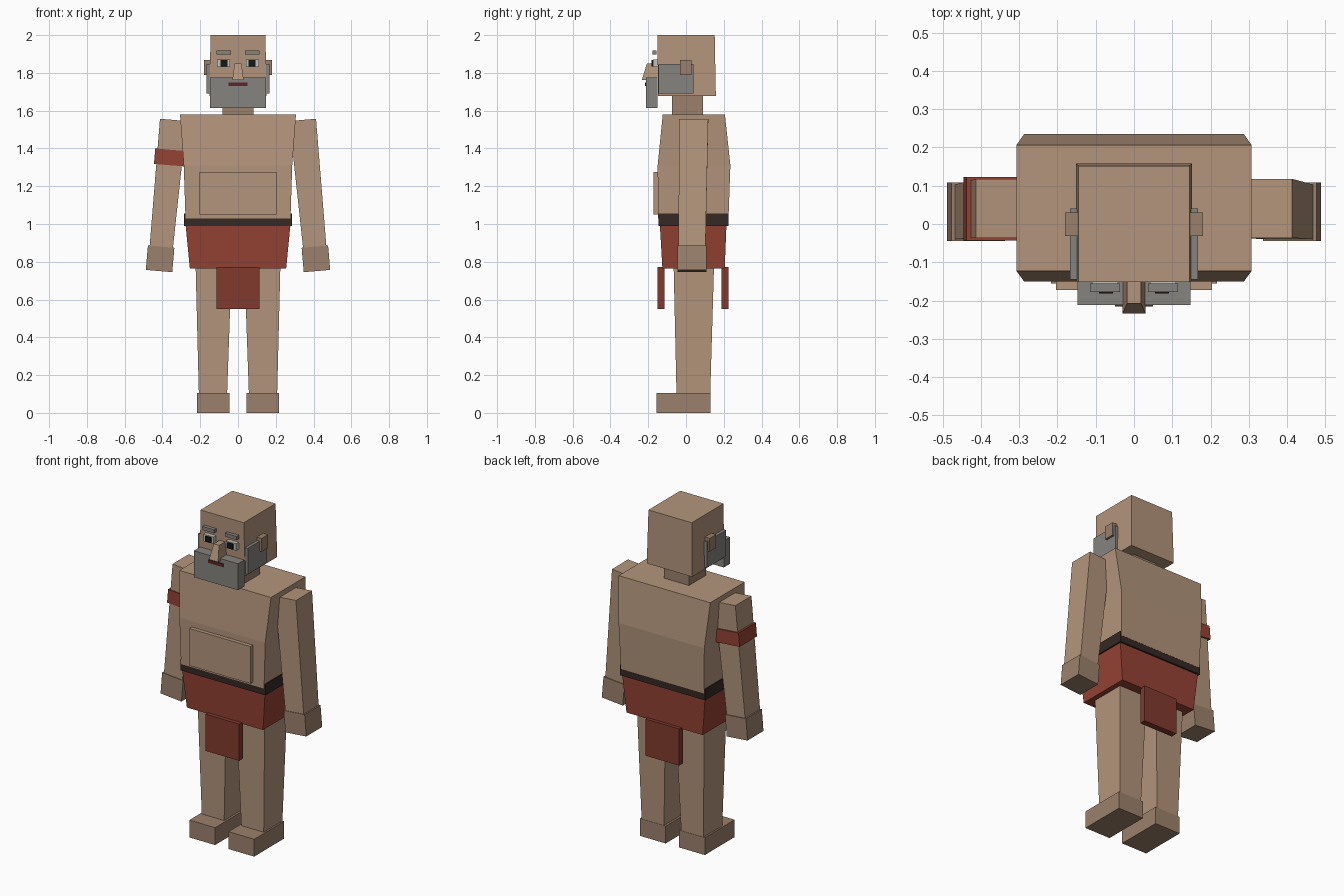
import bpy


def mat(name, r, g, b):
    m = bpy.data.materials.new(name)
    m.diffuse_color = (r, g, b, 1)
    return m


SKIN = mat("skin", 0.45, 0.30, 0.20)
SKIN_DARK = mat("skin_dark", 0.33, 0.22, 0.15)
RED = mat("red_cloth", 0.30, 0.055, 0.033)
RED_DARK = mat("dark_red_cloth", 0.22, 0.042, 0.027)
GREY = mat("grey_hair", 0.24, 0.23, 0.21)
LEATHER = mat("leather", 0.035, 0.022, 0.017)
WHITE = mat("eye_white", 0.55, 0.53, 0.48)
BLACK = mat("pupil", 0.008, 0.008, 0.008)
LIP = mat("lip", 0.10, 0.02, 0.018)


def block(name, material, z0, z1, bottom, top=None):
    """Tapered box: bottom/top are (x0, x1, y0, y1); z may be a pair (at x0, at x1)."""
    verts = []
    for z, (xa, xb, ya, yb) in ((z0, bottom), (z1, top or bottom)):
        za, zb = z if isinstance(z, tuple) else (z, z)
        verts += [(xa, ya, za), (xb, ya, zb), (xb, yb, zb), (xa, yb, za)]
    faces = [(3, 2, 1, 0), (4, 5, 6, 7)]
    faces += [(i, (i + 1) % 4, (i + 1) % 4 + 4, i + 4) for i in range(4)]
    me = bpy.data.meshes.new(name)
    me.from_pydata(verts, [], faces)
    me.materials.append(material)
    ob = bpy.data.objects.new(name, me)
    bpy.context.collection.objects.link(ob)
    return ob


def pair(name, *args):
    """Block on the +x side, mirrored across x = 0."""
    ob = block(name, *args)
    ob.modifiers.new("mirror", "MIRROR").use_mirror_merge = False


def centred(name, material, z0, z1, bottom, top=None):
    """Block symmetric about x = 0: bottom/top are (half_width, y0, y1)."""
    top = top or bottom
    block(name, material, z0, z1, (-bottom[0], *bottom), (-top[0], *top))


# Torso and clothing
centred("chest", SKIN, 1.31, 1.58, (0.287, -0.15, 0.235), (0.307, -0.123, 0.206))
centred("abdomen", SKIN, 1.03, 1.31, (0.278, -0.148, 0.225), (0.287, -0.15, 0.235))
centred("belly", SKIN, 1.05, 1.275, (0.204, -0.173, -0.12))
centred("belt", LEATHER, 0.99, 1.056, (0.285, -0.145, 0.224))
centred("skirt", RED, 0.765, 0.99, (0.255, -0.125, 0.205), (0.277, -0.138, 0.214))
centred("front_flap", RED_DARK, 0.55, 0.772, (0.113, -0.15, -0.113))
centred("back_flap", RED_DARK, 0.55, 0.772, (0.113, 0.188, 0.226))

# Legs and feet
pair("leg", SKIN, 0.09, 0.80, (0.058, 0.207, -0.05, 0.128), (0.033, 0.225, -0.066, 0.149))
pair("foot", SKIN_DARK, 0.0, 0.105, (0.045, 0.217, -0.155, 0.13))

# Arms, hands and the single armband
pair("arm", SKIN, (0.868, 0.88), (1.545, 1.557),
     (0.345, 0.468, -0.040, 0.103), (0.272, 0.413, -0.036, 0.118))
pair("hand", SKIN_DARK, (0.745, 0.757), (0.874, 0.886),
     (0.348, 0.488, -0.044, 0.108), (0.337, 0.477, -0.044, 0.108))
block("armband", RED, (1.318, 1.305), (1.40, 1.386),
      (-0.445, -0.285, -0.043, 0.123), (-0.438, -0.278, -0.043, 0.123))

# Head
centred("neck", SKIN_DARK, 1.57, 1.69, (0.083, -0.075, 0.09))
centred("head", SKIN, 1.677, 2.0, (0.152, -0.147, 0.158), (0.145, -0.152, 0.152))
pair("ear", SKIN_DARK, 1.788, 1.868, (0.14, 0.18, -0.031, 0.03))

# Beard
centred("beard", GREY, 1.615, 1.775, (0.148, -0.211, -0.15))
pair("side_beard", GREY, 1.69, 1.848, (0.142, 0.167, -0.145, 0.04))

# Face
pair("eye", WHITE, 1.83, 1.872, (0.042, 0.11, -0.175, -0.14))
pair("pupil", BLACK, 1.834, 1.867, (0.055, 0.092, -0.182, -0.17))
pair("eyebrow", GREY, 1.897, 1.918, (0.037, 0.115, -0.177, -0.155))
centred("nose", SKIN, 1.762, 1.85, (0.03, -0.234, -0.15), (0.018, -0.207, -0.15))
centred("mouth", LIP, 1.73, 1.75, (0.05, -0.216, -0.20))
